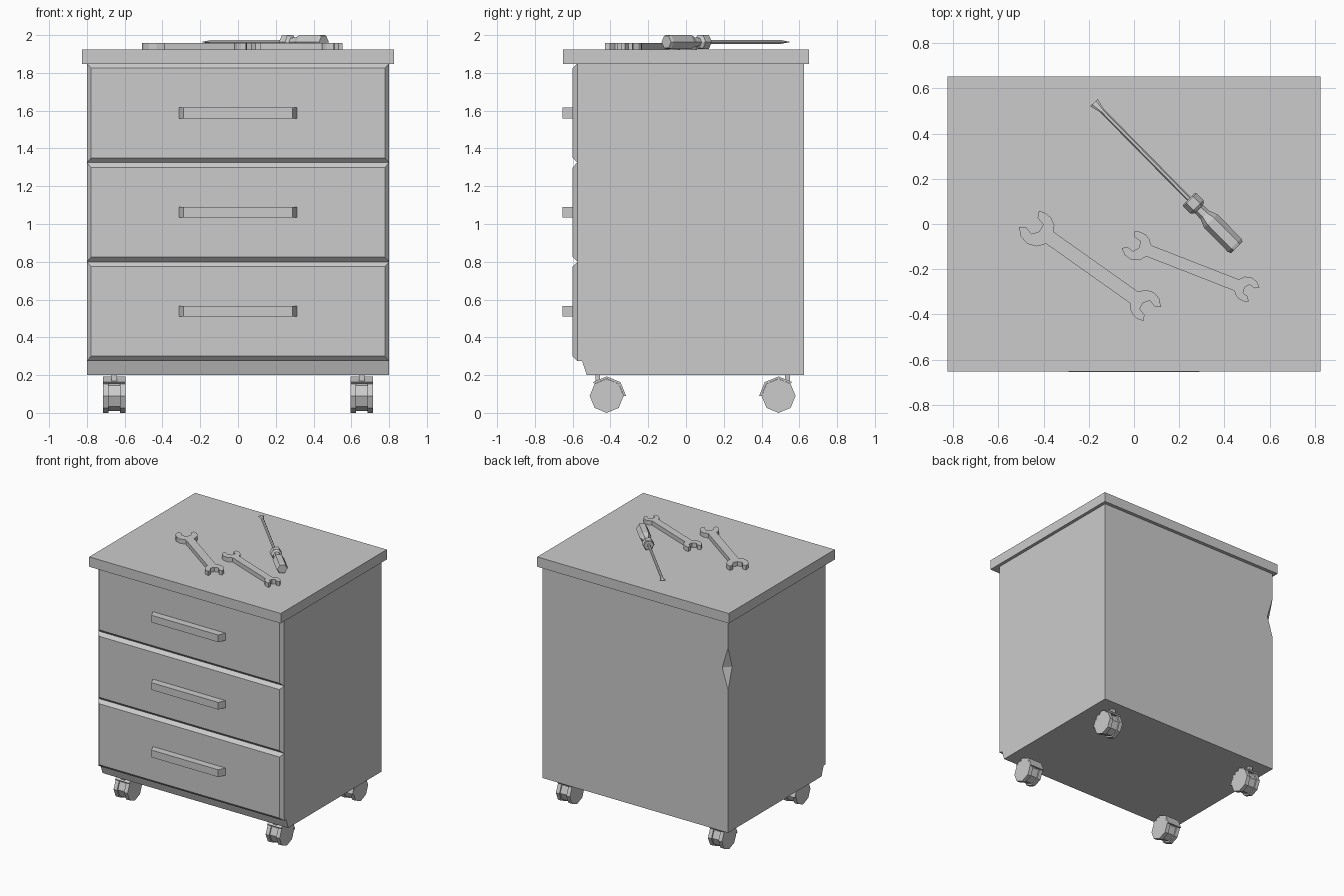
import bpy, bmesh, math
from mathutils import Vector

old = bpy.data.objects.get("Cube")
if old:
    bpy.data.objects.remove(old, do_unlink=True)

grey = bpy.data.materials.new("plain_grey")
grey.use_nodes = True
grey.diffuse_color = (0.6, 0.6, 0.6, 1)
grey.node_tree.nodes["Principled BSDF"].inputs["Base Color"].default_value = (0.6, 0.6, 0.6, 1)


def loft(name, rings):
    """Join rings of points into a closed, flat-shaded solid."""
    bm = bmesh.new()
    loops = [[bm.verts.new(p) for p in ring] for ring in rings]
    n = len(loops[0])
    for a, b in zip(loops, loops[1:]):
        for i in range(n):
            j = (i + 1) % n
            bm.faces.new((a[i], a[j], b[j], b[i]))
    bm.faces.new(loops[0])
    bm.faces.new(loops[-1])
    bmesh.ops.recalc_face_normals(bm, faces=bm.faces)
    mesh = bpy.data.meshes.new(name)
    bm.to_mesh(mesh)
    bm.free()
    mesh.materials.append(grey)
    obj = bpy.data.objects.new(name, mesh)
    bpy.context.collection.objects.link(obj)
    return obj


def side_prism(name, profile, x0, x1):
    """Extrude a (y, z) profile along x."""
    return loft(name, [[(x, y, z) for y, z in profile] for x in (x0, x1)])


def front_block(name, half_w, half_h, z, y_back, y_front, in_x, in_z):
    """Block standing out towards the front, narrowed at its face."""
    def rect(y, w, h):
        return [(-w, y, z - h), (w, y, z - h), (w, y, z + h), (-w, y, z + h)]
    return loft(name, [rect(y_back, half_w, half_h),
                       rect(y_front, half_w - in_x, half_h - in_z)])


def turned(name, stations, sides, origin, axis):
    """Faceted turned part; stations are (distance, side radius, up radius)."""
    origin, axis, up = Vector(origin), Vector(axis).normalized(), Vector((0, 0, 1))
    side = up.cross(axis)
    angles = [math.tau * i / sides for i in range(sides)]
    return loft(name, [[origin + axis * s + side * (a * math.cos(t)) + up * (b * math.sin(t))
                        for t in angles] for s, a, b in stations])


# Cabinet body with a recessed plinth edge
BACK, FRONT = 0.625, -0.575
body = side_prism("cabinet_body", [(FRONT, 1.85), (FRONT, 0.275), (-0.55, 0.275),
                                   (-0.525, 0.2), (BACK, 0.2), (BACK, 1.85)], -0.8, 0.8)

# Wedge-shaped dent in the rear corner
corner, out, along = Vector((-0.8, BACK, 1.475)), Vector((-1, 1, 0)), Vector((1, 1, 0))
wedge = [(-0.025, 0), (0.075, 0.66), (0.075, -0.66)]
cutter = loft("dent_cutter", [[corner + out * d + along * k + Vector((0, 0, h))
                               for d, h in wedge] for k in (-0.3, 0.3)])
cutter.hide_render = True
dent = body.modifiers.new("corner_dent", "BOOLEAN")
dent.operation, dent.solver, dent.object = "DIFFERENCE", "EXACT", cutter
bpy.context.view_layer.objects.active = body
bpy.ops.object.modifier_apply(modifier=dent.name)
bpy.data.objects.remove(cutter, do_unlink=True)

# Worktop
TOP = 1.925
side_prism("worktop", [(-0.652, 1.848), (0.652, 1.848), (0.652, TOP), (-0.652, TOP)],
           -0.825, 0.825)

# Three drawers with bevelled fronts and bar handles
for i, label in enumerate(("lower", "middle", "upper")):
    z = 0.5375 + 0.525 * i
    front_block(label + "_drawer", 0.8, 0.2625, z, FRONT, -0.6, 0.022, 0.025)
    front_block(label + "_handle", 0.313, 0.028, z, -0.6, -0.655, 0.025, 0)

# Casters: grooved wheel, curved guard and stem
WHEEL_Z = 0.09
tread = [(-0.06, 0.09), (-0.03, 0.09), (-0.03, 0.079), (0.03, 0.079), (0.03, 0.09), (0.06, 0.09)]
for end, y, d in (("front", -0.42, -1), ("rear", 0.49, 1)):
    for hand, x in (("left", 0.655), ("right", -0.655)):
        tag = end + "_" + hand
        turned(tag + "_wheel", [(s, r, r) for s, r in tread], 8, (x, y, WHEEL_Z), (1, 0, 0))
        arc = [(r, math.radians(a)) for r, steps in ((0.103, (0, 45, 90, 135)),
                                                     (0.091, (135, 90, 45, 0)))
               for a in steps]
        guard = [(y - d * r * math.cos(a), WHEEL_Z + r * math.sin(a)) for r, a in arc]
        side_prism(tag + "_guard", guard, x - 0.06, x + 0.06)
        sy = y + d * 0.047
        side_prism(tag + "_stem", [(sy - 0.013, 0.165), (sy + 0.013, 0.165),
                                   (sy + 0.013, 0.205), (sy - 0.013, 0.205)],
                   x - 0.015, x + 0.015)


# Double open-ended spanners
def spanner_head(centre, radius, heading, half_width):
    skew = math.radians(-16)
    neck = math.asin(half_width / radius)
    jaw = math.radians(46)
    pts = []

    def arc(a0, a1, steps):
        for k in range(steps + 1):
            a = a0 + (a1 - a0) * k / steps
            pts.append((radius * math.cos(a), radius * math.sin(a)))

    arc(math.pi + neck, math.tau + skew - jaw, 4)
    slot = [(0.45, -0.42), (-0.05, -0.42), (-0.22, 0), (-0.05, 0.42), (0.45, 0.42)]
    for u, v in slot:
        pts.append((radius * (u * math.cos(skew) - v * math.sin(skew)),
                    radius * (u * math.sin(skew) + v * math.cos(skew))))
    arc(skew + jaw, math.pi - neck, 4)
    c, s = math.cos(heading), math.sin(heading)
    return [(centre[0] + u * c - v * s, centre[1] + u * s + v * c) for u, v in pts]


def spanner(name, a, ra, b, rb, half_width):
    heading = math.atan2(b[1] - a[1], b[0] - a[0])
    outline = (spanner_head(b, rb, heading, half_width)
               + spanner_head(a, ra, heading + math.pi, half_width))
    loft(name, [[(x, y, z) for x, y in outline] for z in (TOP, TOP + 0.034)])


spanner("large_spanner", (-0.43, -0.02), 0.079, (0.05, -0.36), 0.069, 0.031)
spanner("small_spanner", (0.01, -0.097), 0.065, (0.499, -0.288), 0.056, 0.027)

# Screwdriver lying diagonally on the worktop
tip, lie = (-0.177, 0.537, 1.9636), (0.63, -0.639, 0)
turned("screwdriver_blade", [(0, 0.023, 0.002), (0.05, 0.011, 0.011), (0.61, 0.011, 0.011)],
       6, tip, lie)
grip = [(0.598, 0.036), (0.604, 0.042), (0.648, 0.042), (0.655, 0.036), (0.662, 0.025),
        (0.7, 0.027), (0.735, 0.042), (0.885, 0.042), (0.9, 0.036)]
turned("screwdriver_grip", [(s, r, r) for s, r in grip], 6, tip, lie)
